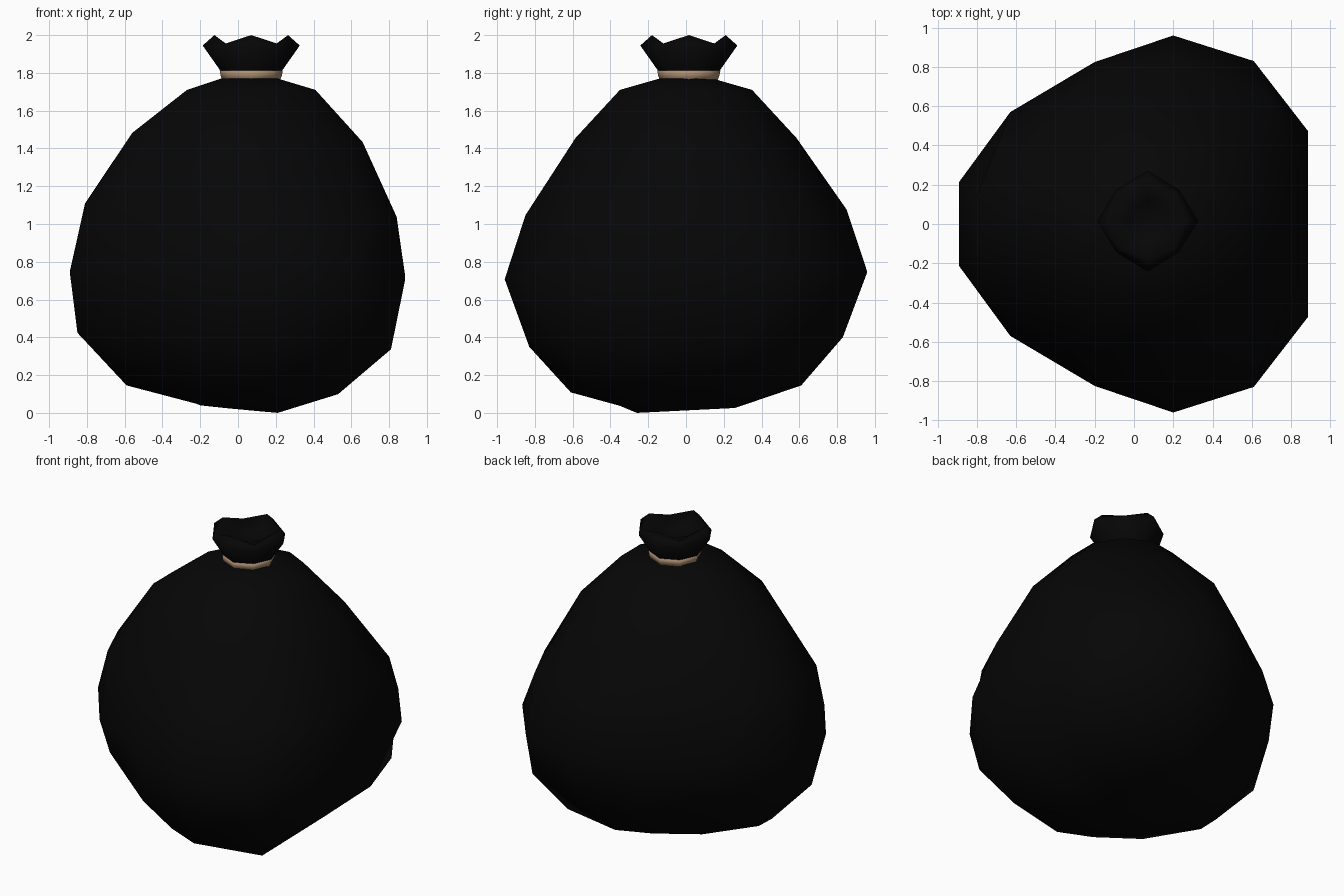
import bpy, bmesh, math


def material(name, rgb):
    m = bpy.data.materials.new(name)
    m.diffuse_color = (*rgb, 1)
    return m


BLACK = material("black plastic", (0.0018, 0.0018, 0.0018))
TAN = material("tan string", (0.42, 0.28, 0.175))


def loft(name, rings, mat, cap_start=None, cap_end=None, closed=False):
    """Skin a list of equal-length point rings; optional cap centre points."""
    bm = bmesh.new()
    vs = [[bm.verts.new(p) for p in r] for r in rings]
    n = len(vs[0])
    pairs = list(zip(vs, vs[1:])) + ([(vs[-1], vs[0])] if closed else [])
    for a, b in pairs:
        for i in range(n):
            j = (i + 1) % n
            bm.faces.new((a[i], a[j], b[j], b[i]))
    for ring, tip in ((vs[0], cap_start), (vs[-1], cap_end)):
        if tip:
            c = bm.verts.new(tip)
            for i in range(n):
                bm.faces.new((ring[i], ring[(i + 1) % n], c))
    bmesh.ops.recalc_face_normals(bm, faces=bm.faces)
    me = bpy.data.meshes.new(name)
    bm.to_mesh(me)
    bm.free()
    me.materials.append(mat)
    for p in me.polygons:
        p.use_smooth = True
    ob = bpy.data.objects.new(name, me)
    bpy.context.collection.objects.link(ob)
    return ob


# Sack: lumpy twelve-sided sections, mirrored in y and slightly tilted
# (height, tilt along x, tilt along y, half outline from right to left)
levels = [
    (0.032, -0.09, 0.05, [(0.21, 0.10), (0.21, 0.26), (0.07, 0.26),
                          (-0.07, 0.25), (-0.20, 0.20), (-0.22, 0.07)]),
    (0.13, -0.03, 0.03, [(0.52, 0.14), (0.53, 0.50), (0.10, 0.61),
                         (-0.12, 0.53), (-0.38, 0.37), (-0.59, 0.07)]),
    (0.385, -0.05, 0.03, [(0.81, 0.25), (0.70, 0.63), (0.20, 0.83),
                          (-0.18, 0.75), (-0.70, 0.36), (-0.85, 0.12)]),
    (0.73, -0.017, 0.02, [(0.885, 0.475), (0.61, 0.83), (0.20, 0.96),
                          (-0.20, 0.825), (-0.63, 0.57), (-0.89, 0.215)]),
    (1.07, -0.045, 0.018, [(0.84, 0.30), (0.69, 0.62), (0.18, 0.85),
                           (-0.18, 0.75), (-0.71, 0.37), (-0.81, 0.12)]),
    (1.46, -0.04, 0.0, [(0.66, 0.17), (0.49, 0.43), (0.12, 0.585),
                        (-0.20, 0.52), (-0.45, 0.30), (-0.56, 0.10)]),
    (1.71, 0.0, 0.0, [(0.41, 0.10), (0.30, 0.27), (0.14, 0.35),
                      (-0.04, 0.32), (-0.19, 0.21), (-0.27, 0.07)]),
    (1.77, 0.0, 0.0, [(0.21, 0.05), (0.17, 0.11), (0.10, 0.14),
                      (0.02, 0.13), (-0.05, 0.10), (-0.09, 0.04)]),
]
rings = []
for z, tx, ty, half in levels:
    outline = half + [(x, -y) for x, y in reversed(half)]
    rings.append([(x, y, z + tx * x + ty * y) for x, y in outline])
loft("sack", rings, BLACK, (0, 0, 0.032), (0.06, 0.01, 1.77))

# Gathered neck: octagonal, with four raised folds on the axes
CX, CY = 0.07, 0.015


def octagon(r_axis, z_axis, r_diag, z_diag):
    out = []
    for i in range(8):
        r, z = (r_diag, z_diag) if i % 2 else (r_axis, z_axis)
        a = i * math.pi / 4
        out.append((CX + r * math.cos(a), CY + r * math.sin(a), z))
    return out


loft("gathered_top", [
    octagon(0.135, 1.75, 0.13, 1.75),
    octagon(0.155, 1.80, 0.15, 1.80),
    octagon(0.257, 1.945, 0.225, 1.925),
    octagon(0.195, 2.0, 0.195, 1.955),
    octagon(0.10, 1.93, 0.10, 1.90),
], BLACK, (CX, CY, 1.75), (CX, CY, 1.89))

# String tied around the neck
loft("string", [
    octagon(0.13, 1.755, 0.13, 1.755),
    octagon(0.15, 1.755, 0.15, 1.755),
    octagon(0.162, 1.785, 0.162, 1.785),
    octagon(0.167, 1.812, 0.164, 1.812),
    octagon(0.13, 1.812, 0.13, 1.812),
], TAN, closed=True)
